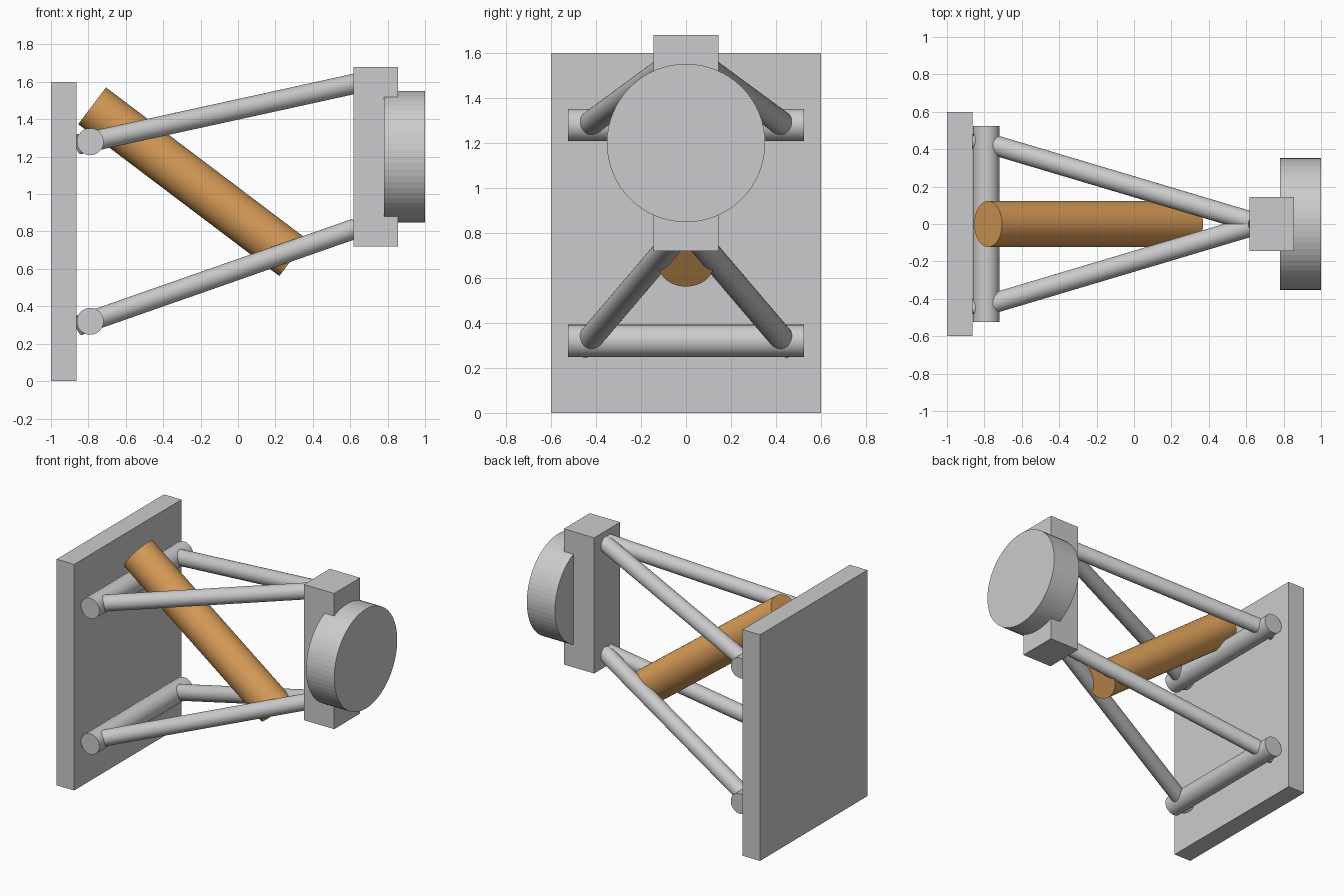
import bpy
from mathutils import Vector

default = bpy.data.objects.get("Cube")
if default:
    bpy.data.objects.remove(default, do_unlink=True)


def material(name, rgb):
    mat = bpy.data.materials.new(name)
    mat.use_nodes = True
    mat.diffuse_color = (*rgb, 1)
    mat.node_tree.nodes["Principled BSDF"].inputs["Base Color"].default_value = (*rgb, 1)
    return mat


GREY = material("light grey", (0.6, 0.6, 0.61))
ORANGE = material("soft orange", (0.7, 0.34, 0.1))


def finish(name, mat):
    obj = bpy.context.object
    obj.name = obj.data.name = name
    obj.data.materials.append(mat)
    return obj


def box(name, low, high, mat):
    low, high = Vector(low), Vector(high)
    bpy.ops.mesh.primitive_cube_add(size=1, location=(low + high) / 2)
    bpy.context.object.scale = high - low
    bpy.ops.object.transform_apply(location=False, rotation=False, scale=True)
    return finish(name, mat)


def rod(name, start, end, radius, mat, smooth=True):
    start, end = Vector(start), Vector(end)
    axis = end - start
    bpy.ops.mesh.primitive_cylinder_add(
        vertices=64, radius=radius, depth=axis.length, location=(start + end) / 2,
        rotation=axis.to_track_quat('Z', 'Y').to_euler())
    if smooth:
        bpy.ops.object.shade_smooth_by_angle()
    return finish(name, mat)


# Mounting plate
box("chassis_plate", (-1, -0.6, 0), (-0.863, 0.6, 1.6), GREY)

# Upper and lower wishbones: a pivot bar and two converging arms each
for level, pivot_z, tip_z in (("lower", 0.32, 0.815), ("upper", 1.28, 1.59)):
    rod(level + "_pivot_bar", (-0.79, -0.525, pivot_z), (-0.79, 0.525, pivot_z), 0.072, GREY)
    for side, s in (("left", 1), ("right", -1)):
        pivot = Vector((-0.79, 0.435 * s, pivot_z))
        tip = Vector((0.625, 0.013 * s, tip_z))
        # Run the arm slightly past the bar to reach the plate
        rod(f"{level}_arm_{side}", pivot - (tip - pivot) * 0.045, tip, 0.054, GREY)

# Upright and wheel hub
box("upright", (0.617, -0.145, 0.72), (0.855, 0.145, 1.68), GREY)
rod("wheel_hub", (0.78, 0, 1.2), (1, 0, 1.2), 0.352, GREY, smooth=False)

# Diagonal shock absorber
rod("shock_absorber", (-0.78, 0, 1.472), (0.295, 0, 0.66), 0.123, ORANGE)
